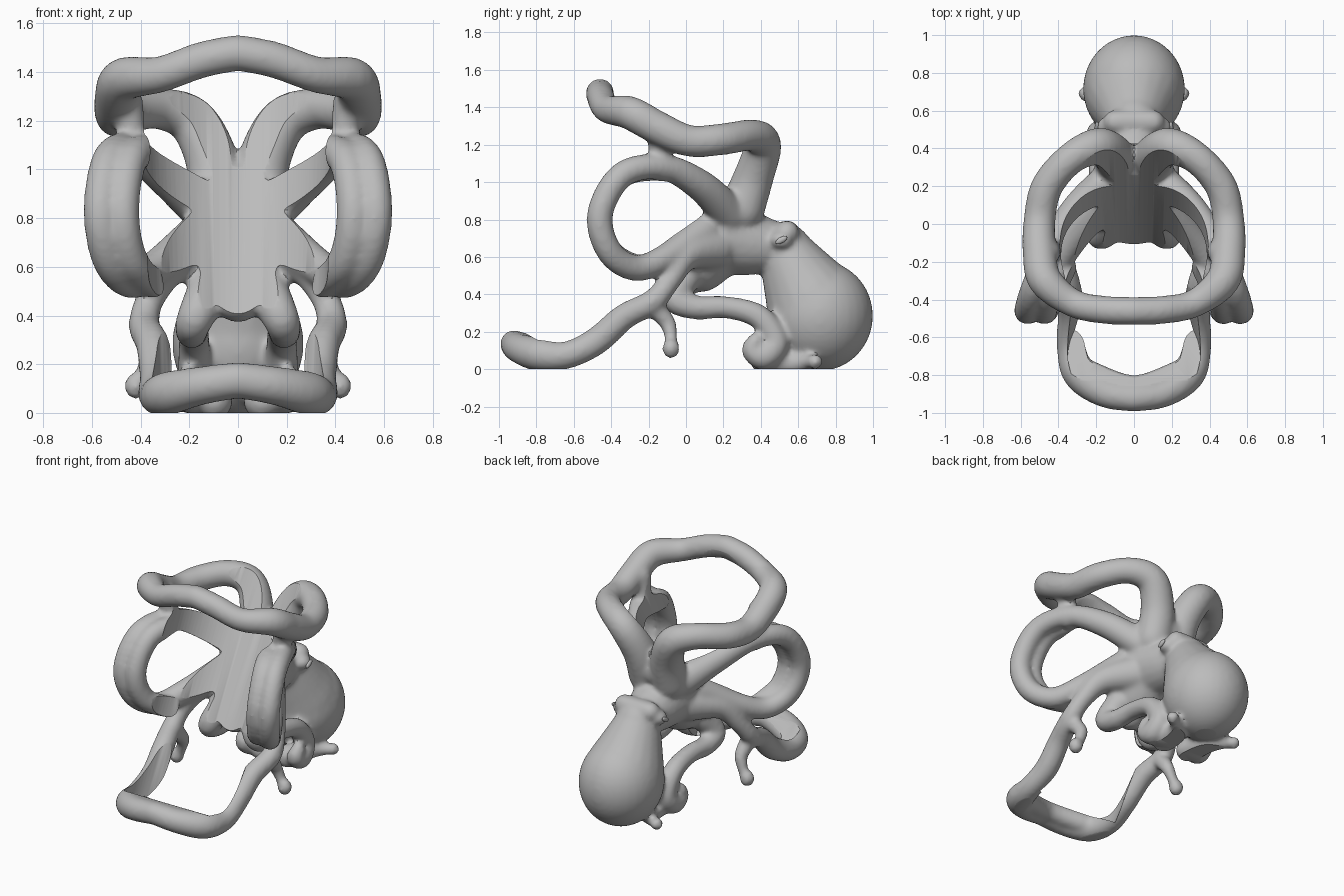
import bpy, bmesh, math
from mathutils import Matrix, Vector

cube = bpy.data.objects.get("Cube")
if cube:
    bpy.data.objects.remove(cube)

grey = bpy.data.materials.new("plain grey")
grey.use_nodes = True
grey.diffuse_color = (0.5, 0.5, 0.5, 1)
grey.node_tree.nodes["Principled BSDF"].inputs["Base Color"].default_value = (0.5, 0.5, 0.5, 1)

clay = bmesh.new()


def add_object(name, bm):
    mesh = bpy.data.meshes.new(name)
    bm.to_mesh(mesh)
    bm.free()
    mesh.materials.append(grey)
    obj = bpy.data.objects.new(name, mesh)
    bpy.context.collection.objects.link(obj)
    return obj


def ball(bm, center, size, tilt=0):
    m = Matrix.Translation(center) @ Matrix.Rotation(tilt, 4, 'X') @ Matrix.Diagonal((*size, 1))
    bmesh.ops.create_uvsphere(bm, u_segments=32, v_segments=20, radius=1, matrix=m)


def spline(points, steps=6):
    """Smooth path through (x, y, z, radius) points."""
    p = [Vector(q) for q in points]
    p = [p[0]] + p + [p[-1]]
    path = []
    for a, b, c, d in zip(p, p[1:], p[2:], p[3:]):
        for i in range(steps):
            t = i / steps
            path.append(0.5 * (2 * b + (c - a) * t + (2 * a - 5 * b + 4 * c - d) * t ** 2
                               + (3 * b - a - 3 * c + d) * t ** 3))
    return path + [p[-1]]


def limb(points, sides=20):
    """Round limb with ball ends."""
    path = spline(points)
    rings = []
    u = Vector((0.31, 0.52, 0.8))
    for i, q in enumerate(path):
        along = (path[min(i + 1, len(path) - 1)] - path[max(i - 1, 0)]).to_3d().normalized()
        u = (u - along * u.dot(along)).normalized()
        v = along.cross(u)
        angles = [math.tau * k / sides for k in range(sides)]
        rings.append([clay.verts.new(q.to_3d() + (u * math.cos(a) + v * math.sin(a)) * q.w)
                      for a in angles])
    for low, high in zip(rings, rings[1:]):
        for k in range(sides):
            n = (k + 1) % sides
            clay.faces.new((low[k], low[n], high[n], high[k]))
    clay.faces.new(rings[0][::-1])
    clay.faces.new(rings[-1])
    for q in (path[0], path[-1]):
        ball(clay, q.to_3d(), (q.w * 0.98,) * 3)


def pair(points, inward=0):
    for side in (1, -1):
        limb([(side * (x - inward), y, z, r) for x, y, z, r in points])


# Pear-shaped head sac, neck, trunk and brow
ball(clay, (0, 0.715, 0.285), (0.27, 0.285, 0.295))
limb([(0, 0.53, 0.63, 0.15), (0, 0.6, 0.5, 0.205), (0, 0.66, 0.39, 0.25), (0, 0.71, 0.29, 0.265)])
limb([(0, 0.22, 0.7, 0.2), (0, 0.36, 0.67, 0.17), (0, 0.5, 0.65, 0.13)])
limb([(0, 0.32, 0.92, 0.11), (0, 0.24, 0.83, 0.19), (0, 0.15, 0.69, 0.2),
      (0, 0.02, 0.54, 0.17), (0, -0.03, 0.48, 0.11)])
limb([(-0.1, 0.54, 0.73, 0.065), (0.1, 0.54, 0.73, 0.065)])

# Upper arms, meeting in a ring at the front
pair([(0.09, 0.3, 0.85, 0.12), (0.105, 0.36, 1.03, 0.11), (0.19, 0.41, 1.2, 0.1),
      (0.33, 0.35, 1.25, 0.085), (0.46, 0.2, 1.23, 0.085), (0.5, 0.02, 1.22, 0.085),
      (0.5, -0.15, 1.29, 0.09), (0.47, -0.3, 1.37, 0.09), (0.32, -0.42, 1.39, 0.075),
      (0.15, -0.455, 1.45, 0.075), (0, -0.46, 1.48, 0.075)])

# Middle arms: broad bands looping out and back to the trunk
loop = [(0.13, 0.23, 0.83, 0.1), (0.3, 0.08, 0.98, 0.085), (0.44, -0.12, 1.08, 0.07),
        (0.53, -0.34, 1.04, 0.07), (0.565, -0.46, 0.83, 0.07), (0.53, -0.41, 0.63, 0.07),
        (0.44, -0.27, 0.54, 0.07), (0.33, -0.1, 0.6, 0.075), (0.15, 0.09, 0.73, 0.1)]
pair(loop)
pair(loop[2:7], inward=0.09)
# Bridges between middle loops and the ring
pair([(0.44, -0.13, 1.07, 0.07), (0.44, -0.14, 1.17, 0.06), (0.46, -0.15, 1.28, 0.07)])

# Front legs, joined by a bar on the ground
pair([(0.12, 0.15, 0.65, 0.12), (0.27, 0.0, 0.61, 0.085), (0.36, -0.09, 0.47, 0.06),
      (0.385, -0.18, 0.36, 0.065), (0.35, -0.33, 0.28, 0.07), (0.33, -0.48, 0.15, 0.075),
      (0.335, -0.64, 0.075, 0.075), (0.29, -0.79, 0.08, 0.09), (0.16, -0.89, 0.11, 0.08),
      (0, -0.92, 0.135, 0.075)])
# Inner lip of the ground bar
limb([(-0.24, -0.79, 0.09, 0.07), (0, -0.865, 0.13, 0.065), (0.24, -0.79, 0.09, 0.07)])
# Small side tips
pair([(0.37, -0.17, 0.33, 0.055), (0.36, -0.1, 0.25, 0.045), (0.385, -0.08, 0.17, 0.035),
      (0.41, -0.08, 0.11, 0.035)])

# Rear legs, curling under the head
pair([(0.12, 0.0, 0.5, 0.09), (0.18, -0.06, 0.38, 0.075), (0.19, 0.05, 0.33, 0.065),
      (0.18, 0.22, 0.33, 0.06), (0.18, 0.39, 0.28, 0.065), (0.18, 0.48, 0.15, 0.07),
      (0.19, 0.42, 0.07, 0.075), (0.2, 0.355, 0.1, 0.06), (0.21, 0.37, 0.15, 0.045)])
pair([(0.1, 0.42, 0.05, 0.08), (0.12, 0.56, 0.035, 0.07), (0.18, 0.64, 0.035, 0.045),
      (0.25, 0.68, 0.04, 0.035)])

# Round tips and eye bumps
for side in (1, -1):
    ball(clay, (side * 0.42, -0.08, 0.11), (0.048, 0.048, 0.055))
    ball(clay, (side * 0.255, 0.69, 0.04), (0.042,) * 3)
    ball(clay, (side * 0.14, 0.51, 0.69), (0.06, 0.06, 0.05))

# Fuse all limbs into one smooth skin
bmesh.ops.recalc_face_normals(clay, faces=clay.faces)
body = add_object("octopus_body", clay)
remesh = body.modifiers.new("fuse", 'REMESH')
remesh.mode = 'VOXEL'
remesh.voxel_size = 0.014
soften = body.modifiers.new("soften", 'SMOOTH')
soften.factor = 0.5
soften.iterations = 12

# Leaning, slightly tapered cradle cut into the front of the trunk and arms
axis = Vector((0, 0.487, 0.874))
middle = Vector((0, 0.874, -0.487)) * -0.66 + axis * 0.75
lean = Matrix.Translation(middle) @ axis.to_track_quat('Z', 'Y').to_matrix().to_4x4()
tool = bmesh.new()
bmesh.ops.create_cone(tool, cap_ends=True, segments=96, radius1=0.35, radius2=0.42,
                      depth=2, matrix=lean)
cutter = add_object("cradle_cutter", tool)
cutter.hide_render = True
cut = body.modifiers.new("cradle", 'BOOLEAN')
cut.operation = 'DIFFERENCE'
cut.solver = 'FLOAT'
cut.object = cutter

bpy.context.view_layer.update()
skin = bmesh.new()
skin.from_object(body, bpy.context.evaluated_depsgraph_get())
body.modifiers.clear()
bpy.data.objects.remove(cutter)

# Flat base on the ground
cells = skin.verts[:] + skin.edges[:] + skin.faces[:]
bmesh.ops.bisect_plane(skin, geom=cells, plane_co=(0, 0, 0), plane_no=(0, 0, 1), clear_inner=True)
rim = [e for e in skin.edges if e.is_boundary and max(v.co.z for v in e.verts) < 0.001]
bmesh.ops.triangle_fill(skin, edges=rim, use_beauty=True, normal=(0, 0, -1))
skin.to_mesh(body.data)
skin.free()

# Eyes as thin slanted lenses on the eye bumps
lenses = bmesh.new()
for side in (1, -1):
    ball(lenses, (side * 0.196, 0.51, 0.69), (0.012, 0.035, 0.016), 0.5)
eyes = add_object("eyes", lenses)

bpy.ops.object.select_all(action='DESELECT')
for obj in (body, eyes):
    obj.select_set(True)
bpy.context.view_layer.objects.active = body
bpy.ops.object.shade_smooth_by_angle(angle=math.radians(35))
